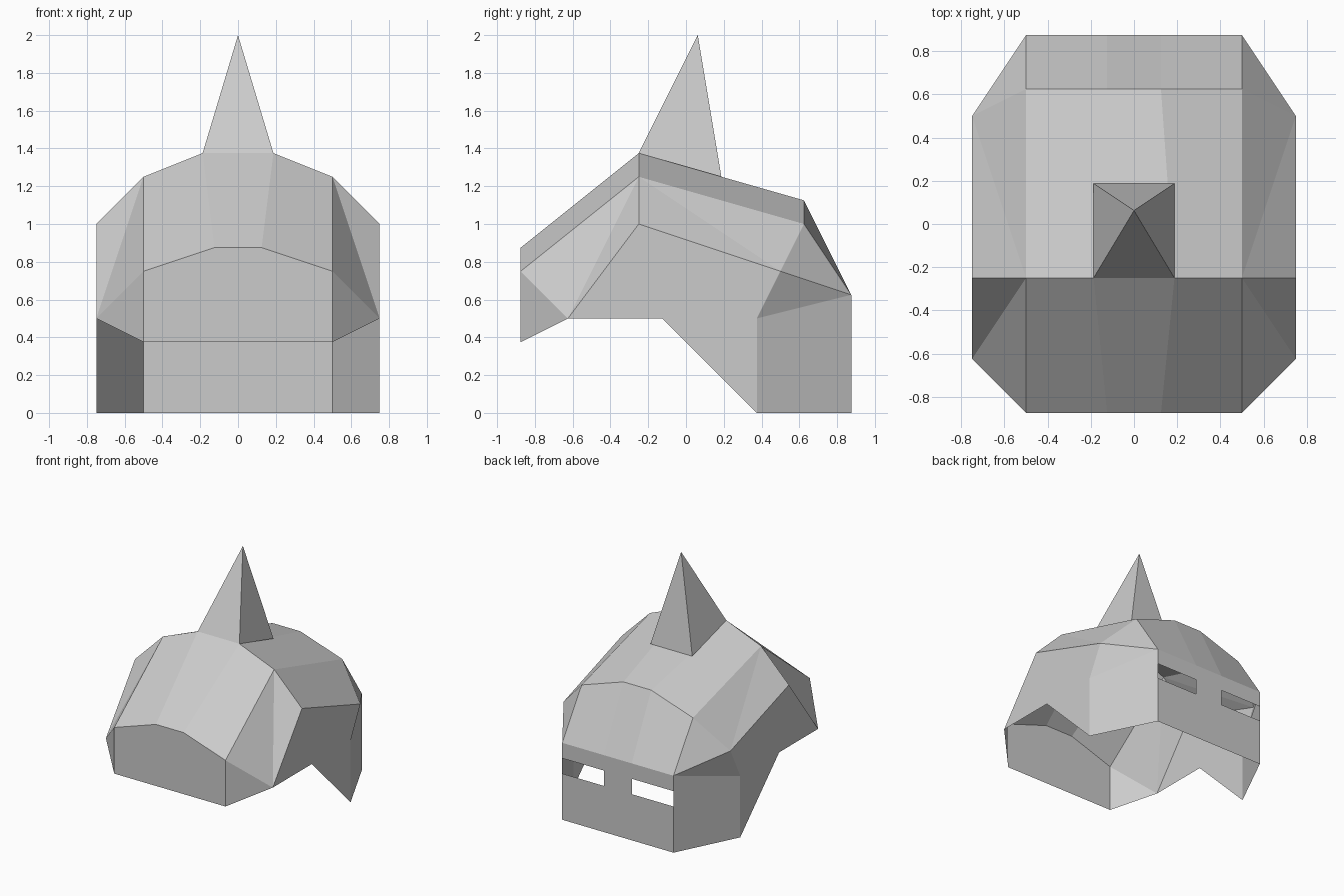
import bpy
import bmesh

cube = bpy.data.objects.get("Cube")
if cube:
    bpy.data.objects.remove(cube, do_unlink=True)

steel = bpy.data.materials.new("steel grey")
steel.use_nodes = True
GREY = (0.6, 0.6, 0.6, 1)
steel.diffuse_color = GREY
steel.node_tree.nodes["Principled BSDF"].inputs["Base Color"].default_value = GREY


def build(name, panels):
    """Make an object from panels given for the +x half, mirrored to -x."""
    bm = bmesh.new()
    for panel in panels:
        bm.faces.new([bm.verts.new(p) for p in panel])
        bm.faces.new([bm.verts.new((-x, y, z)) for x, y, z in reversed(panel)])
    bmesh.ops.remove_doubles(bm, verts=bm.verts, dist=0.0005)
    bmesh.ops.recalc_face_normals(bm, faces=bm.faces)
    mesh = bpy.data.meshes.new(name)
    bm.to_mesh(mesh)
    bm.free()
    mesh.materials.append(steel)
    obj = bpy.data.objects.new(name, mesh)
    bpy.context.collection.objects.link(obj)
    return obj


def section(y, profile):
    return [(x, y, z) for x, z in profile]


def loft(a, b):
    return [(a[i], a[i + 1], b[i + 1], b[i]) for i in range(len(a) - 1)]


# Cross-sections from the centre line outwards
front = section(-0.875, [(0, 0.875), (0.125, 0.875), (0.5, 0.75)])
crown = section(-0.25, [(0, 1.375), (0.1875, 1.375), (0.5, 1.25)])
rear = section(0.625, [(0, 1.125), (0.125, 1.125), (0.5, 1.0)])
brow = section(0.875, [(0, 0.625), (0.125, 0.625), (0.5, 0.625)])

# Key points along the side
chin = (0.5, -0.875, 0.375)
jaw = (0.75, -0.625, 0.5)
temple = (0.75, -0.25, 1.0)
ear = (0.75, 0.5, 0.75)
cheek = (0.75, 0.375, 0.5)
cheek_low = (0.75, 0.375, 0)
notch = (0.75, -0.125, 0.5)
visor_low = (0.5, 0.875, 0)

# Roof running over the head
build("roof", loft(front, crown) + loft(crown, rear) + loft(rear, brow))

# Blunt front plate
build("front_plate", [front + [chin, (0, -0.875, 0.375)]])

# Side walls with bevelled shoulders
build("side_walls", [
    (front[-1], chin, jaw),
    (front[-1], jaw, crown[-1]),
    (crown[-1], jaw, temple),
    (crown[-1], temple, ear),
    (crown[-1], ear, rear[-1]),
    (rear[-1], ear, brow[-1]),
    (ear, cheek, brow[-1]),
    (temple, jaw, notch, cheek_low, cheek, ear),
    (cheek, cheek_low, visor_low, brow[-1]),
])


# Visor wall with two eye slits
def plate(x0, x1, z0, z1):
    return [(x, 0.875, z) for x, z in ((x0, z0), (x1, z0), (x1, z1), (x0, z1))]


build("visor", [
    plate(0, 0.5, 0, 0.375),
    plate(0, 0.125, 0.375, 0.5),
    plate(0, 0.5, 0.5, 0.625),
])

# Pyramid spike on the crown
tip = (0, 0.0625, 2)
base_front = (0.1875, -0.25, 1.375)
base_back = (0.1875, 0.1875, 1.25)
build("spike", [
    (base_front, base_back, tip),
    ((0, -0.25, 1.375), base_front, tip),
    (base_back, (0, 0.1875, 1.25), tip),
])
